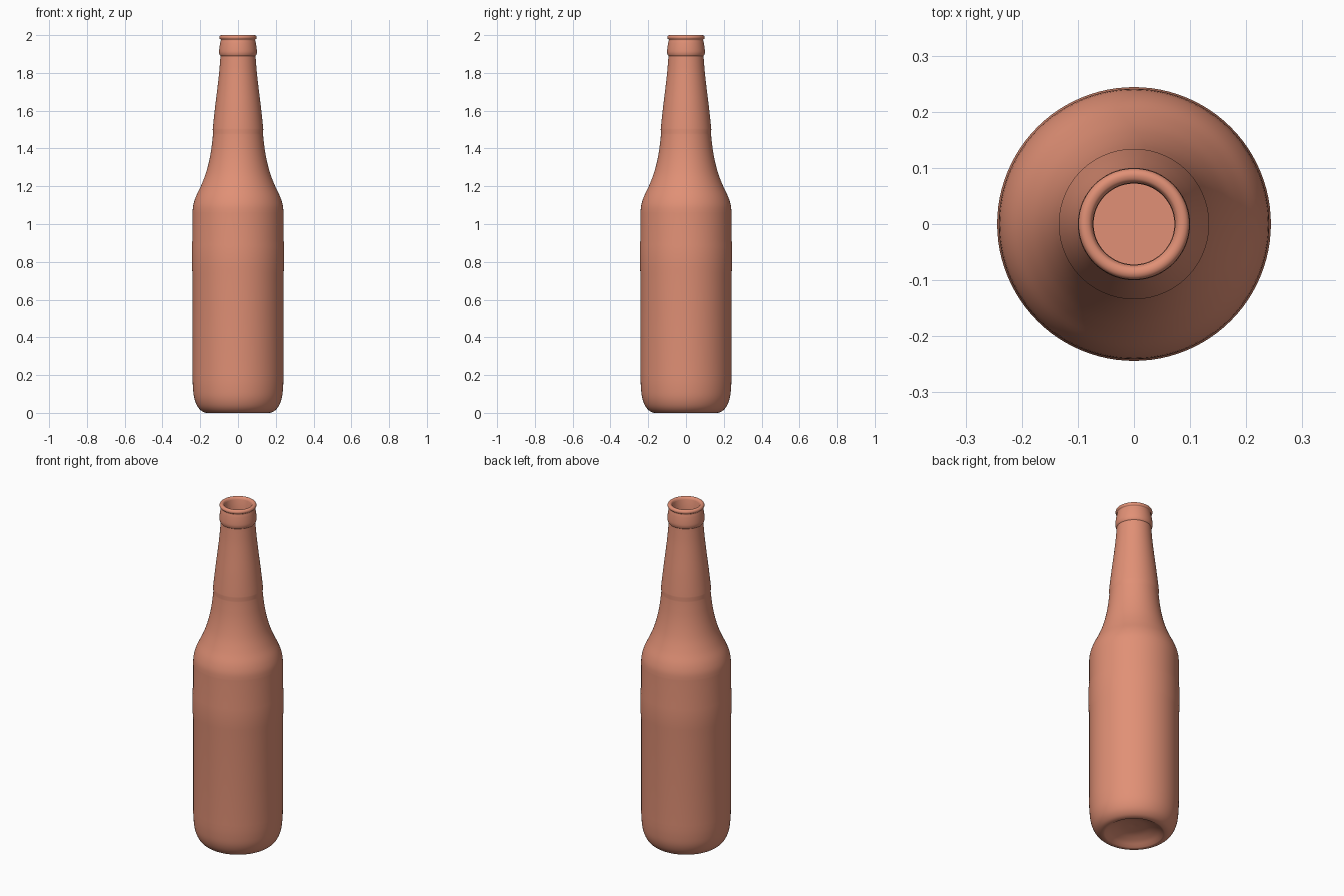
import bpy, bmesh, math

if "Cube" in bpy.data.objects:
    bpy.data.objects.remove(bpy.data.objects["Cube"])

SIDES = 96


def smooth_path(pts, steps=4):
    """Catmull-Rom curve through the profile points."""
    out = []
    for i in range(len(pts) - 1):
        p0, p1 = pts[max(i - 1, 0)], pts[i]
        p2, p3 = pts[i + 1], pts[min(i + 2, len(pts) - 1)]
        for s in range(steps):
            t = s / steps
            out.append(tuple(
                0.5 * (2 * b + (c - a) * t + (2 * a - 5 * b + 4 * c - d) * t * t
                       + (3 * b - a - 3 * c + d) * t ** 3)
                for a, b, c, d in zip(p0, p1, p2, p3)))
    return out + [pts[-1]]


def lathe(name, profile, mat):
    """Spin an (r, z) profile about z; it starts and ends on the axis."""
    bm = bmesh.new()
    rings = []
    for r, z in profile:
        if r < 1e-5:
            rings.append([bm.verts.new((0, 0, z))])
        else:
            rings.append([bm.verts.new((r * math.cos(2 * math.pi * k / SIDES),
                                        r * math.sin(2 * math.pi * k / SIDES), z))
                          for k in range(SIDES)])
    for a, b in zip(rings, rings[1:]):
        for k in range(SIDES):
            n = (k + 1) % SIDES
            quad = [a[k % len(a)], a[n % len(a)], b[n % len(b)], b[k % len(b)]]
            bm.faces.new(list(dict.fromkeys(quad)))
    bmesh.ops.recalc_face_normals(bm, faces=bm.faces)
    mesh = bpy.data.meshes.new(name)
    bm.to_mesh(mesh)
    bm.free()
    mesh.materials.append(mat)
    obj = bpy.data.objects.new(name, mesh)
    bpy.context.collection.objects.link(obj)
    bpy.context.view_layer.objects.active = obj
    obj.select_set(True)
    bpy.ops.object.shade_smooth_by_angle(angle=math.radians(40))
    return obj


clay = bpy.data.materials.new("salmon clay")
clay.diffuse_color = (0.75, 0.28, 0.18, 1)
clay.use_nodes = True
clay.node_tree.nodes["Principled BSDF"].inputs["Base Color"].default_value = clay.diffuse_color

# Hollowed underside and rounded heel
base = smooth_path([(0, 0.05), (0.07, 0.043), (0.12, 0.025), (0.15, 0.006),
                    (0.165, 0.0), (0.19, 0.008), (0.215, 0.035),
                    (0.232, 0.08), (0.239, 0.14), (0.241, 0.20)])
# Straight body with a very slight swell
body = [(0.241, 0.74), (0.244, 0.77), (0.244, 0.89), (0.241, 0.92)]
# Shoulder up to the step in the neck
shoulder = smooth_path([(0.241, 1.06), (0.237, 1.10), (0.223, 1.145),
                        (0.197, 1.20), (0.173, 1.26), (0.156, 1.32),
                        (0.144, 1.38), (0.136, 1.44), (0.132, 1.48)])
# Tapering neck
neck = smooth_path([(0.134, 1.50), (0.130, 1.54), (0.120, 1.63), (0.109, 1.72),
                    (0.100, 1.80), (0.095, 1.86), (0.093, 1.89)])
# Collar bead, groove and rolled lip
mouth = smooth_path([(0.097, 1.895), (0.100, 1.91), (0.098, 1.935), (0.094, 1.96),
                     (0.091, 1.975), (0.097, 1.981), (0.099, 1.989),
                     (0.095, 1.997), (0.087, 2.0), (0.078, 1.997), (0.073, 1.988)])
# Inner wall down to the floor
inside = [(0.072, 1.86), (0.085, 1.75), (0.108, 1.52), (0.130, 1.32),
          (0.170, 1.20), (0.215, 1.08), (0.219, 0.16), (0.19, 0.08), (0, 0.08)]

lathe("bottle", base + body + shoulder + neck + mouth + inside, clay)
